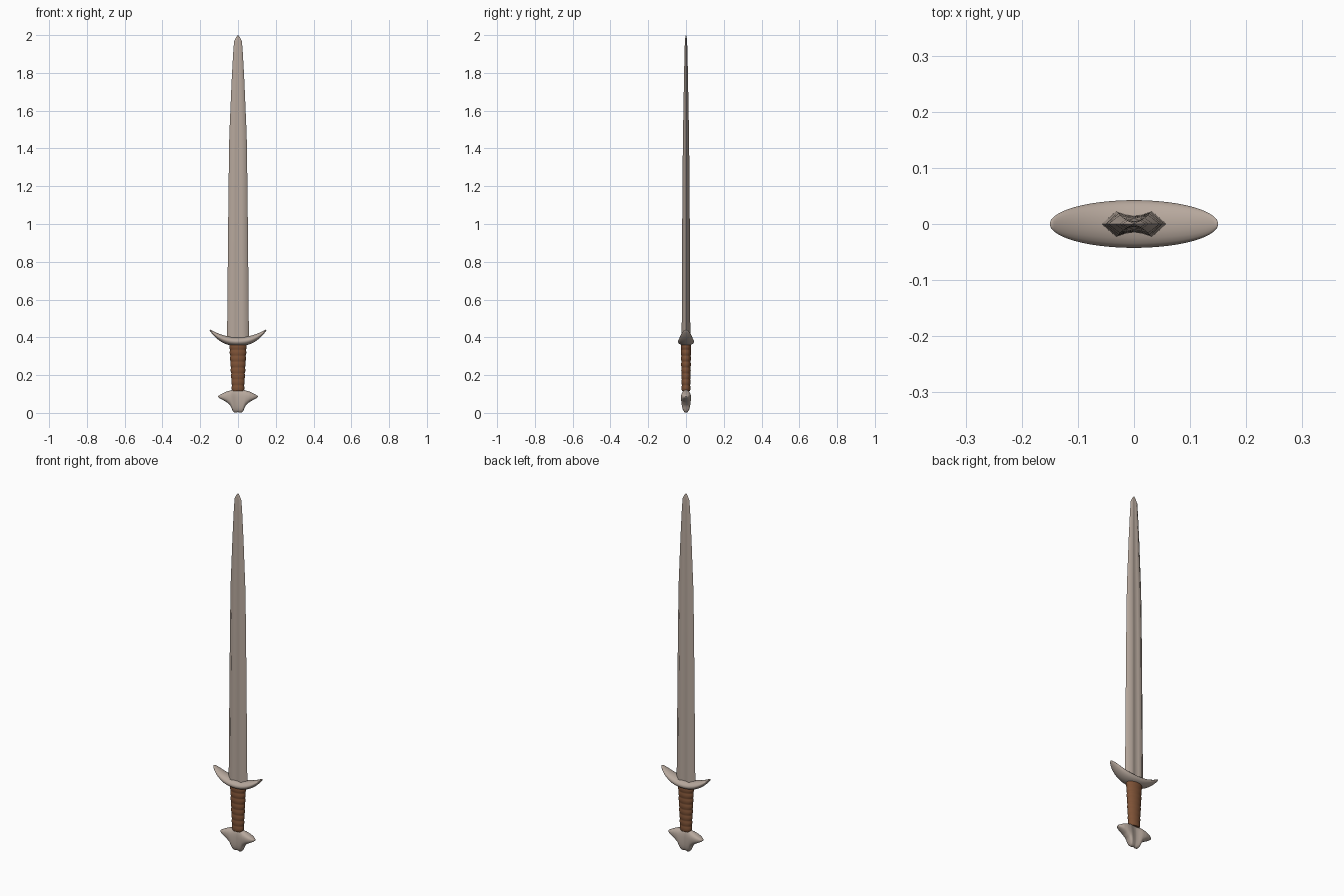
import bpy, math
from mathutils import Vector

if "Cube" in bpy.data.objects:
    bpy.data.objects.remove(bpy.data.objects["Cube"])


def material(name, rgb):
    m = bpy.data.materials.new(name)
    m.diffuse_color = (*rgb, 1)
    m.use_nodes = True
    m.node_tree.nodes["Principled BSDF"].inputs["Base Color"].default_value = m.diffuse_color
    return m


STEEL = material("warm steel", (0.47, 0.39, 0.335))
LEATHER = material("brown leather", (0.21, 0.085, 0.037))


def loft(name, rings, mat, angle=60):
    """Skin a list of equal-length closed rings and cap both ends."""
    n = len(rings[0])
    verts = [Vector(p) for r in rings for p in r]
    faces = []
    for k in range(len(rings) - 1):
        for i in range(n):
            j = (i + 1) % n
            faces.append((k * n + i, k * n + j, (k + 1) * n + j, (k + 1) * n + i))
    faces.append(tuple(reversed(range(n))))
    faces.append(tuple(range((len(rings) - 1) * n, len(rings) * n)))
    me = bpy.data.meshes.new(name)
    me.from_pydata(verts, [], faces)
    me.materials.append(mat)
    ob = bpy.data.objects.new(name, me)
    bpy.context.collection.objects.link(ob)
    bpy.ops.object.select_all(action='DESELECT')
    ob.select_set(True)
    bpy.context.view_layer.objects.active = ob
    bpy.ops.object.mode_set(mode='EDIT')
    bpy.ops.mesh.select_all(action='SELECT')
    bpy.ops.mesh.normals_make_consistent(inside=False)
    bpy.ops.object.mode_set(mode='OBJECT')
    bpy.ops.object.shade_smooth_by_angle(angle=math.radians(angle))
    return ob


def interp(x, table):
    for a, b in zip(table, table[1:]):
        if x <= b[0]:
            f = (x - a[0]) / (b[0] - a[0])
            return [p + (q - p) * f for p, q in zip(a[1:], b[1:])]
    return list(table[-1][1:])


def cross_ellipse(x, zc, hz, hy, n=20):
    return [(x, hy * math.cos(2 * math.pi * i / n),
             zc + hz * math.sin(2 * math.pi * i / n)) for i in range(n)]


# blade: tapering section with a shallow fuller on both faces
section = [(1, 0), (0.55, 1), (0.25, 0.75), (0, 0.66), (-0.25, 0.75), (-0.55, 1),
           (-1, 0), (-0.55, -1), (-0.25, -0.75), (0, -0.66), (0.25, -0.75), (0.55, -1)]
stations = [(0.37, 0.058, 0.023), (0.8, 0.054, 0.021), (1.2, 0.050, 0.019),
            (1.47, 0.046, 0.016), (1.75, 0.034, 0.011), (1.9, 0.026, 0.008),
            (1.965, 0.021, 0.006), (1.985, 0.012, 0.004), (2.0, 0.001, 0.001)]
loft("blade", [[(u * w, v * h, z) for u, v in section] for z, w, h in stations], STEEL)

# crossguard: upswept crescent, oval from above
rings = []
for k in range(41):
    t = math.sin(math.pi * (k / 40 - 0.5))
    a = abs(t)
    top, bottom = 0.40 + 0.043 * a ** 2, 0.355 + 0.08 * a ** 2.5
    hy = 0.0425 * math.sqrt(max(1 - a * a, 0.002))
    hz = (top - bottom) / 2 * (1 if a < 0.97 else max(0.2, math.sqrt((1 - a) / 0.03)))
    rings.append(cross_ellipse(0.15 * t, (top + bottom) / 2, hz, hy))
loft("crossguard", rings, STEEL)

# grip: oval, tapering, with wrapped ridges
rings = []
for k in range(73):
    f = k / 72
    ridge = 0.92 + 0.08 * abs(math.sin(math.pi * 8 * f))
    rx, ry = (0.033 + 0.014 * f) * ridge, (0.023 + 0.005 * f) * ridge
    rings.append([(rx * math.cos(2 * math.pi * i / 24), ry * math.sin(2 * math.pi * i / 24),
                   0.115 + 0.25 * f) for i in range(24)])
loft("grip", rings, LEATHER)

# pommel: flared wings over a narrow foot, hollowed in the middle
# columns: distance from centre, bottom z, top z, half depth
profile = [(0, 0.004, 0.122, 0.017), (0.012, 0.001, 0.122, 0.019), (0.025, 0.004, 0.122, 0.023),
           (0.032, 0.02, 0.121, 0.025), (0.04, 0.038, 0.119, 0.026), (0.06, 0.057, 0.113, 0.026),
           (0.08, 0.068, 0.104, 0.022), (0.095, 0.076, 0.096, 0.015),
           (0.103, 0.082, 0.091, 0.008), (0.106, 0.086, 0.087, 0.002)]
rings = []
for k in range(-24, 25):
    x = 0.106 * k / 24
    lo, hi, hy = interp(abs(x), profile)
    ring = []
    for i in range(24):
        a = 2 * math.pi * i / 24
        c, s = math.cos(a), math.sin(a)
        ring.append((x, hy * math.copysign(abs(c) ** 0.8, c),
                     (lo + hi) / 2 + (hi - lo) / 2 * math.copysign(abs(s) ** 0.8, s)))
    rings.append(ring)
loft("pommel", rings, STEEL)
